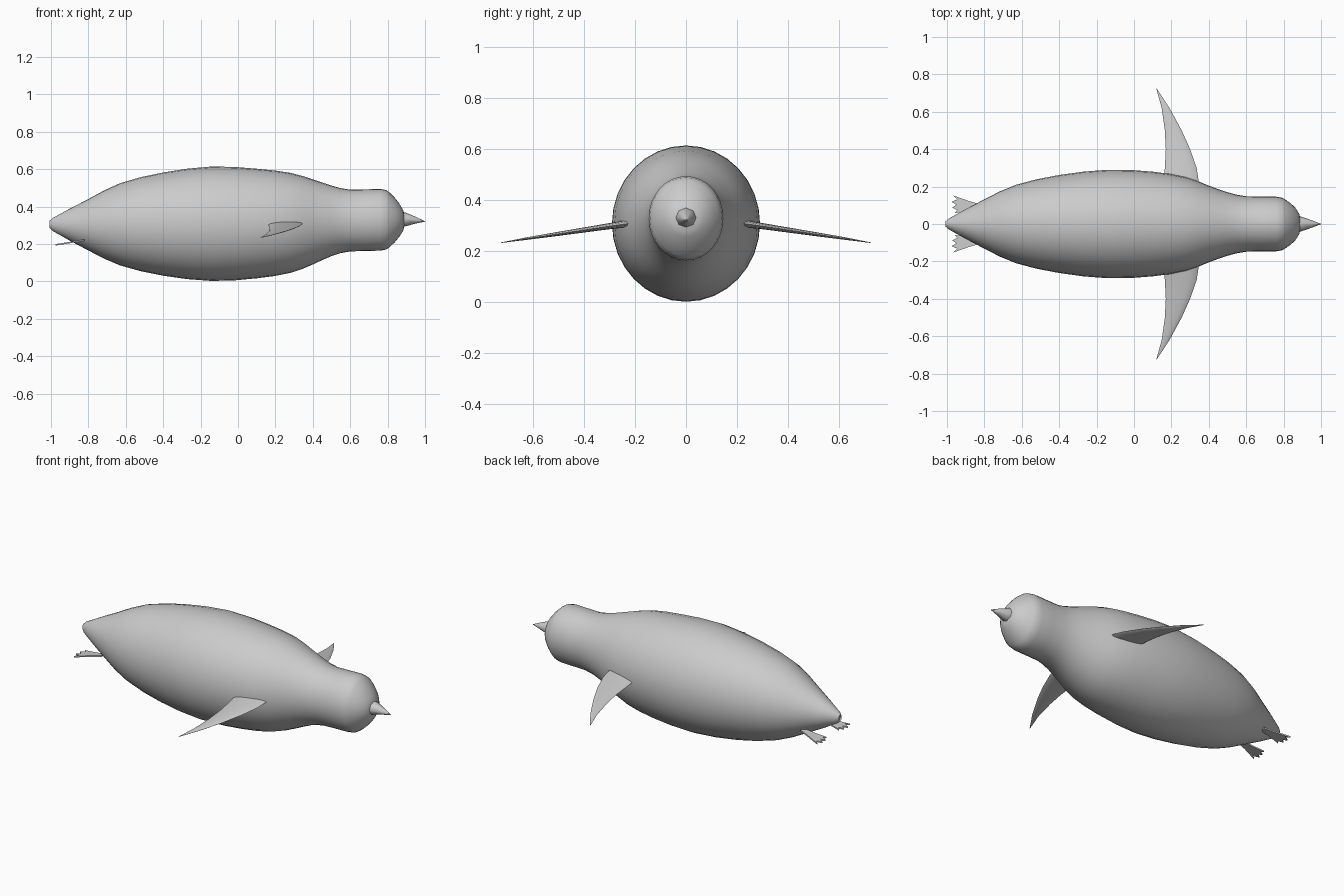
import bpy, bmesh, math
from mathutils import Vector

cube = bpy.data.objects.get("Cube")
if cube:
    bpy.data.objects.remove(cube)

grey = bpy.data.materials.new("plain grey")
grey.use_nodes = True
grey.diffuse_color = (0.6, 0.6, 0.6, 1)
grey.node_tree.nodes["Principled BSDF"].inputs["Base Color"].default_value = grey.diffuse_color


def loft(name, rings, angle):
    """Skin a list of closed rings, cap both ends and shade smooth."""
    bm = bmesh.new()
    loops = [[bm.verts.new(p) for p in ring] for ring in rings]
    n = len(loops[0])
    for a, b in zip(loops, loops[1:]):
        for i in range(n):
            j = (i + 1) % n
            bm.faces.new((a[i], a[j], b[j], b[i]))
    bm.faces.new(loops[0])
    bm.faces.new(loops[-1])
    bmesh.ops.recalc_face_normals(bm, faces=bm.faces)
    mesh = bpy.data.meshes.new(name)
    bm.to_mesh(mesh)
    bm.free()
    mesh.materials.append(grey)
    obj = bpy.data.objects.new(name, mesh)
    bpy.context.collection.objects.link(obj)
    bpy.ops.object.select_all(action='DESELECT')
    obj.select_set(True)
    bpy.context.view_layer.objects.active = obj
    bpy.ops.object.shade_smooth_by_angle(angle=math.radians(angle))
    return obj


def oval(x, z, ry, rz, n):
    turns = [math.tau * i / n for i in range(n)]
    return [(x, ry * math.cos(t), z + rz * math.sin(t)) for t in turns]


def spline(keys, steps):
    """Smooth path through tuples of numbers."""
    pts = [Vector(k) for k in keys]
    out = []
    for i in range(len(pts) - 1):
        p0, p1, p2, p3 = (pts[min(max(i + k, 0), len(pts) - 1)] for k in (-1, 0, 1, 2))
        for s in range(steps):
            t = s / steps
            out.append(p1 + (p2 - p0) * (t / 2)
                       + (2 * p0 - 5 * p1 + 4 * p2 - p3) * (t * t / 2)
                       + (3 * p1 - p0 - 3 * p2 + p3) * (t ** 3 / 2))
    return out + [pts[-1]]


# Body and head: x, half width, then underside and top heights
outline = [(-1, .012, .29, .32), (-.992, .028, .27, .338), (-.8, .132, .165, .44),
           (-.63, .21, .085, .525), (-.4, .262, .03, .582), (-.14, .29, .002, .614),
           (.1, .28, .016, .602), (.28, .25, .045, .58), (.4, .205, .09, .545),
           (.5, .17, .135, .512), (.6, .148, .16, .49), (.76, .146, .164, .494),
           (.81, .13, .182, .475), (.86, .09, .235, .42), (.885, .05, .275, .375)]
rows = []
for key in spline([(a, b, c) for a, b, c, d in outline], 2):
    rows.append(key)
tops = spline([(a, d, 0) for a, b, c, d in outline], 2)
rings = [oval(r.x, (r.z + t.y) / 2, r.y, (t.y - r.z) / 2, 32) for r, t in zip(rows, tops)]
rings.append(oval(.893, .325, .004, .004, 32))
loft("body", rings, 60)

# Beak
loft("beak", [oval(.87, .332, .042, .04, 8), oval(.895, .331, .039, .037, 8),
              oval(.95, .327, .02, .018, 8), oval(1, .32, .001, .001, 8)], 60)

# Flippers: span, leading x, trailing x, height, thickness
blade = [(.2, .35, .155, .312, .016), (.3, .335, .165, .298, .012),
         (.4, .3, .17, .283, .010), (.5, .255, .165, .268, .008),
         (.62, .19, .148, .25, .005), (.725, .121, .119, .233, .001)]
for side, label in ((1, "left"), (-1, "right")):
    rings = []
    for y, lead, trail, z, thick in blade:
        mid, half = (lead + trail) / 2, (lead - trail) / 2
        turns = [math.tau * i / 12 for i in range(12)]
        rings.append([(mid + half * math.cos(t), side * y,
                       z + thick * math.sin(t)) for t in turns])
    loft(label + "_flipper", rings, 40)

# Webbed feet: scalloped fan with four toe tips
for side, label in ((1, "left"), (-1, "right")):
    fan = [(-.82, .075), (-.82, .105), (-.88, .122), (-.965, .152), (-.945, .132),
           (-.975, .118), (-.95, .103), (-.972, .088), (-.945, .075), (-.958, .058),
           (-.89, .07)]
    rings = [[(x, side * y, .22 + (x + .82) * .16 + lift) for x, y in fan]
             for lift in (-.004, .004)]
    loft(label + "_foot", rings, 30)
